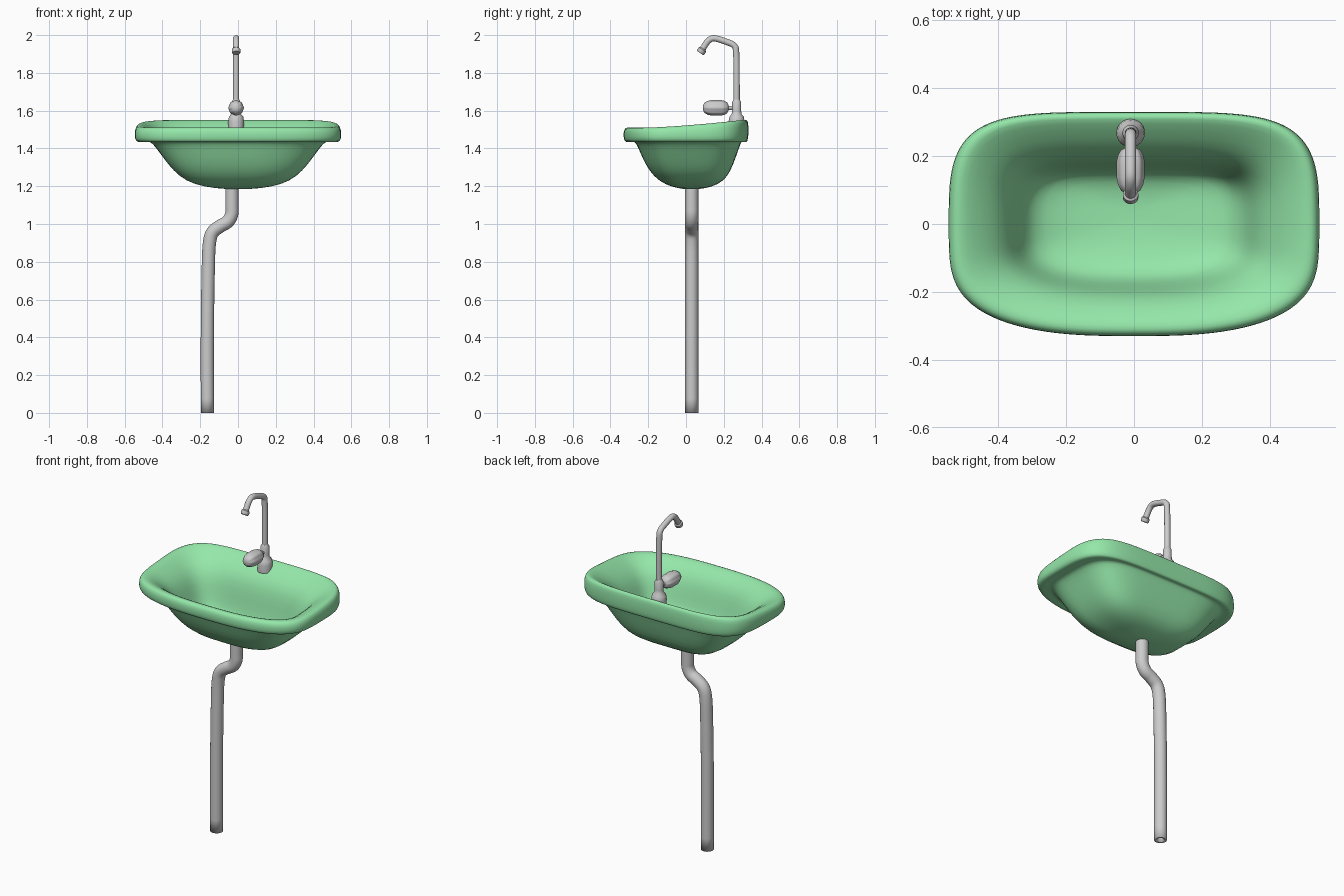
import bpy, bmesh, math
from mathutils import Vector, Matrix

if "Cube" in bpy.data.objects:
    bpy.data.objects.remove(bpy.data.objects["Cube"])

green = bpy.data.materials.new("green_ceramic")
green.diffuse_color = (0.30, 0.80, 0.40, 1)
green.use_nodes = True
green.node_tree.nodes["Principled BSDF"].inputs["Base Color"].default_value = green.diffuse_color


def make_object(name, bm):
    bmesh.ops.recalc_face_normals(bm, faces=bm.faces)
    me = bpy.data.meshes.new(name)
    bm.to_mesh(me)
    bm.free()
    ob = bpy.data.objects.new(name, me)
    bpy.context.collection.objects.link(ob)
    return ob


def smooth(ob, angle=40):
    bpy.ops.object.select_all(action='DESELECT')
    ob.select_set(True)
    bpy.context.view_layer.objects.active = ob
    bpy.ops.object.shade_smooth_by_angle(angle=math.radians(angle))


def loft(bm, rings, cap=True):
    loops = [[bm.verts.new(p) for p in r] for r in rings]
    n = len(loops[0])
    for a, b in zip(loops, loops[1:]):
        for i in range(n):
            bm.faces.new((a[i], a[(i + 1) % n], b[(i + 1) % n], b[i]))
    if cap:
        bm.faces.new(loops[0])
        bm.faces.new(loops[-1])


def basin_ring(hx, front, back, z, lift, n=64):
    """Rounded-rectangle outline, squarer at the back, raised towards the back."""
    cy, hy = (front + back) / 2, (back - front) / 2
    pts = []
    for i in range(n):
        t = 2 * math.pi * i / n
        c, s = math.cos(t), math.sin(t)
        e = 2 / (3.6 + 0.7 * s)
        x = hx * math.copysign(abs(c) ** e, c)
        y = cy + hy * math.copysign(abs(s) ** e, s)
        k = min(max((y + 0.2) / 0.5, 0), 1) ** 1.4
        pts.append((x, y, z + lift * k))
    return pts


# Basin: outer bowl, rolled rim, then the inside down to the floor
sections = [  # half width, front y, back y, z, back lift
    (0.02, 0.01, 0.05, 1.184, 0), (0.12, -0.04, 0.10, 1.188, 0),
    (0.23, -0.11, 0.17, 1.208, 0), (0.31, -0.17, 0.22, 1.25, 0),
    (0.37, -0.215, 0.25, 1.315, 0), (0.42, -0.245, 0.275, 1.385, 0),
    (0.455, -0.265, 0.29, 1.43, 0), (0.475, -0.28, 0.298, 1.438, 0),
    (0.52, -0.31, 0.318, 1.432, 0), (0.541, -0.326, 0.326, 1.437, 0),
    (0.548, -0.331, 0.331, 1.46, 0.01), (0.546, -0.331, 0.331, 1.49, 0.03),
    (0.535, -0.322, 0.327, 1.51, 0.04), (0.51, -0.30, 0.312, 1.513, 0.04),
    (0.475, -0.27, 0.28, 1.498, 0.035), (0.425, -0.235, 0.225, 1.468, 0.025),
    (0.375, -0.205, 0.19, 1.42, 0.01), (0.345, -0.185, 0.175, 1.34, 0),
    (0.315, -0.165, 0.16, 1.265, 0), (0.27, -0.13, 0.145, 1.228, 0),
    (0.16, -0.06, 0.10, 1.208, 0), (0.02, 0.01, 0.05, 1.203, 0)]
bm = bmesh.new()
loft(bm, [basin_ring(*s) for s in sections])
basin = make_object("basin", bm)
basin.data.materials.append(green)
sub = basin.modifiers.new("subdivision", 'SUBSURF')
sub.levels = sub.render_levels = 1
smooth(basin, 180)


def round_path(points, steps=6):
    """Catmull-Rom spline through the points."""
    p = [Vector(q) for q in points]
    p = [2 * p[0] - p[1]] + p + [2 * p[-1] - p[-2]]
    out = []
    for a, b, c, d in zip(p, p[1:], p[2:], p[3:]):
        for i in range(steps):
            t = i / steps
            out.append(0.5 * (2 * b + (c - a) * t + (2 * a - 5 * b + 4 * c - d) * t * t
                              + (3 * b - a - 3 * c + d) * t ** 3))
    return out + [p[-2]]


def tube(name, points, axis, radius, wall=0, sides=24):
    """Tube along a planar path; axis is the normal of the path's plane."""
    path, axis = round_path(points), Vector(axis)
    rings = []
    for i, q in enumerate(path):
        d = (path[min(i + 1, len(path) - 1)] - path[max(i - 1, 0)]).normalized()
        side = d.cross(axis)
        rings.append([q + radius * (math.cos(a) * side + math.sin(a) * axis)
                      for a in (2 * math.pi * k / sides for k in range(sides))])
    bm = bmesh.new()
    loft(bm, rings, cap=not wall)
    ob = make_object(name, bm)
    if wall:
        ob.modifiers.new("wall", 'SOLIDIFY').thickness = wall
    smooth(ob)
    return ob


def turned(name, profile, origin, direction, sides=24, flute=0):
    """Profile of (radius, height) turned round the given direction."""
    rot = Vector(direction).to_track_quat('Z', 'Y').to_matrix()
    rings = []
    for r, h in profile:
        ring = []
        for k in range(sides):
            a = 2 * math.pi * k / sides
            rr = r * (1 + flute * math.cos(8 * a))
            ring.append(Vector(origin) + rot @ Vector((rr * math.cos(a), rr * math.sin(a), h)))
        rings.append(ring)
    bm = bmesh.new()
    loft(bm, rings)
    ob = make_object(name, bm)
    smooth(ob)
    return ob


# Drain pipe, open at the floor
tube("drain_pipe", [(-0.032, 0.03, 1.198), (-0.032, 0.03, 1.10), (-0.034, 0.03, 1.05),
                    (-0.055, 0.03, 1.012), (-0.095, 0.03, 0.988), (-0.135, 0.03, 0.955),
                    (-0.151, 0.03, 0.90), (-0.157, 0.03, 0.78), (-0.162, 0.03, 0.45),
                    (-0.162, 0.03, 0)], (0, 1, 0), 0.035, wall=0.014)

# Tap: domed base with collar, swan-neck spout and nozzle
X = -0.01
turned("tap_base", [(0.041, 1.50), (0.042, 1.545), (0.038, 1.568), (0.026, 1.582),
                    (0.024, 1.60), (0.024, 1.645), (0.017, 1.658)], (X, 0.268, 0), (0, 0, 1))
tube("tap_spout", [(X, 0.268, 1.62), (X, 0.268, 1.75), (X, 0.266, 1.90), (X, 0.256, 1.943),
                   (X, 0.215, 1.964), (X, 0.15, 1.983), (X, 0.118, 1.97),
                   (X, 0.095, 1.938), (X, 0.08, 1.912)], (1, 0, 0), 0.0165)
turned("tap_nozzle", [(0.017, -0.004), (0.023, 0.002), (0.023, 0.018), (0.019, 0.024)],
       (X, 0.088, 1.925), (0, -0.55, -0.83))

# Handle: rounded fluted knob on a short stem
turned("tap_handle", [(0.012, 0), (0.028, 0.008), (0.036, 0.024), (0.040, 0.04),
                      (0.040, 0.09), (0.036, 0.11), (0.027, 0.128), (0.012, 0.136)],
       (X, 0.226, 1.615), (0, -1, 0), sides=64, flute=0.03)
turned("handle_stem", [(0.011, 0), (0.011, 0.05)], (X, 0.265, 1.615), (0, -1, 0))
